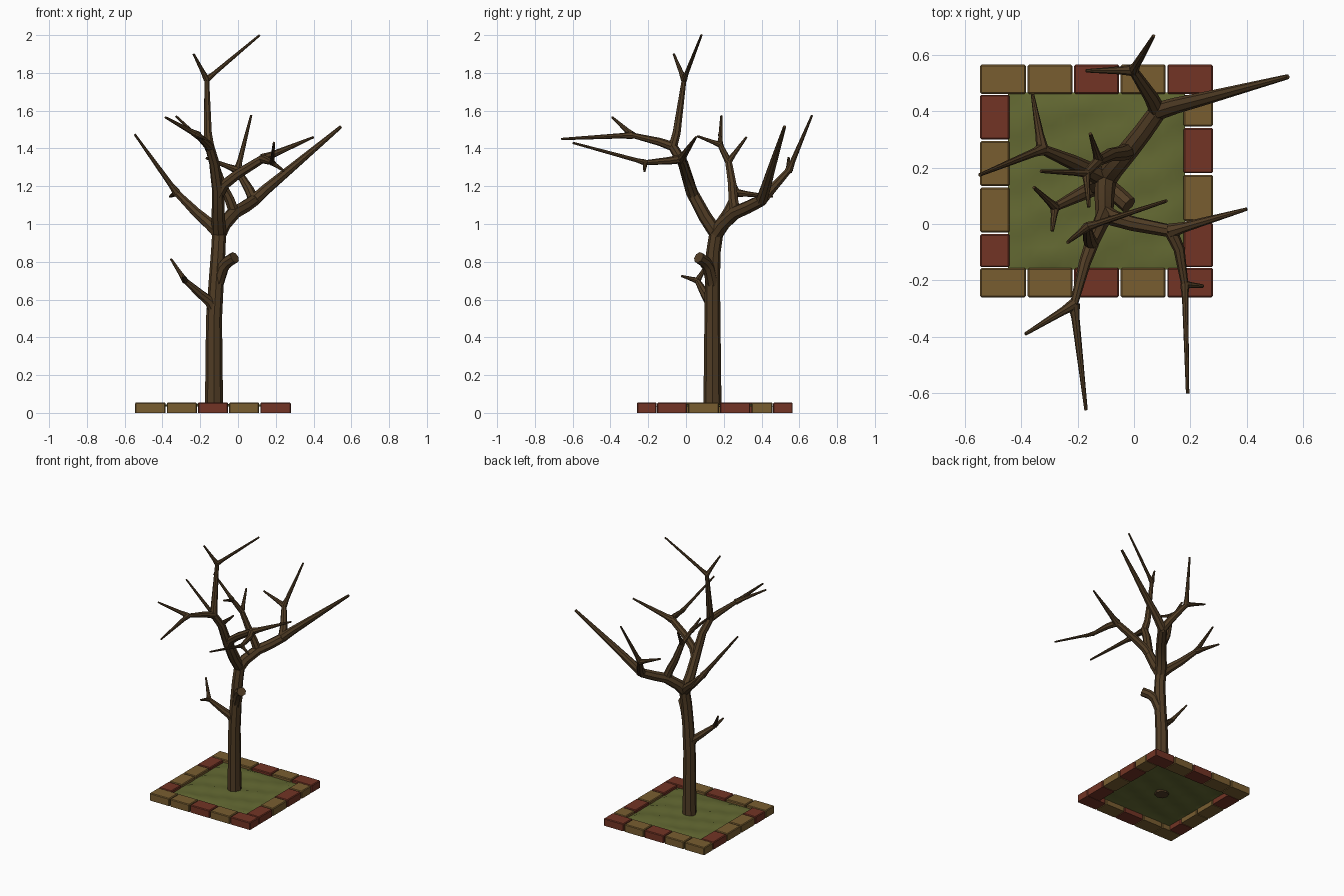
import bpy
import bmesh
import math
from mathutils import Vector

cube = bpy.data.objects.get("Cube")
if cube:
    bpy.data.objects.remove(cube, do_unlink=True)


def make_material(name, rgb):
    mat = bpy.data.materials.new(name)
    mat.use_nodes = True
    colour = (*rgb, 1)
    mat.diffuse_color = colour
    shader = next(n for n in mat.node_tree.nodes if n.type == 'BSDF_PRINCIPLED')
    shader.inputs["Base Color"].default_value = colour
    shader.inputs["Roughness"].default_value = 0.9
    return mat


bark = make_material("bark brown", (.08, .045, .018))
tan = make_material("tan brick", (.19, .11, .03))
red = make_material("red brick", (.17, .034, .018))
grass = make_material("grass green", (.125, .14, .032))


def activate(obj):
    bpy.ops.object.select_all(action='DESELECT')
    obj.select_set(True)
    bpy.context.view_layer.objects.active = obj


def add_limb(name, points, start, end):
    """Eight-sided tube through the points, tapering from start to end radius."""
    points = [Vector(p) for p in points]
    travelled = [0]
    for a, b in zip(points, points[1:]):
        travelled.append(travelled[-1] + (b - a).length)
    curve = bpy.data.curves.new(name, 'CURVE')
    curve.dimensions = '3D'
    curve.bevel_depth = 1
    curve.bevel_resolution = 2
    curve.use_fill_caps = True
    spline = curve.splines.new('POLY')
    spline.points.add(len(points) - 1)
    for target, p, d in zip(spline.points, points, travelled):
        target.co = (*p, 1)
        target.radius = start + (end - start) * d / travelled[-1]
    curve.materials.append(bark)
    obj = bpy.data.objects.new(name, curve)
    bpy.context.collection.objects.link(obj)
    activate(obj)
    bpy.ops.object.convert(target='MESH')
    bpy.ops.object.shade_smooth_by_angle(angle=math.radians(40))


def add_twigs(name, node, tips, start=.017, end=.006):
    """Fine twigs fanning out from one node, each with a flared foot."""
    node = Vector(node)
    for i, tip in enumerate(tips):
        tip = Vector(tip)
        foot = node.lerp(tip, min(.3, .05 / (tip - node).length))
        add_limb(f"{name}_flare_{i}", [node, foot], start * 1.25, start * .85)
        add_limb(f"{name}_{i}", [foot, tip], start * .85, end)


# Trunk, cut stub and low side shoot
fork = (-.1, .16, .95)
add_limb("trunk", [(-.127, .14, .03), (-.127, .14, .5), (-.115, .14, .7),
                   (-.105, .145, .85), fork], .048, .037)
add_limb("cut_stub", [(-.11, .14, .68), (-.08, .12, .77), (-.055, .1, .8),
                      (-.018, .067, .823)], .034, .031)
shoot = (-.28, .06, .7)
add_limb("low_shoot", [(-.12, .14, .53), (-.15, .125, .59), (-.2, .1, .63), shoot],
         .034, .015)
add_twigs("low_shoot_twig", shoot, [(-.355, .13, .815), (-.29, -.025, .725)], .014)

# Upright leader leaning to the front
crown = (-.15, -.07, 1.41)
top = (-.165, -.01, 1.765)
add_limb("leader", [fork, (-.105, .1, 1.04), (-.105, .03, 1.17),
                    (-.125, -.015, 1.32), crown], .038, .025)
add_limb("leader_top", [crown, (-.16, -.05, 1.48), top], .025, .013)
add_twigs("top_twig", top, [(-.235, -.065, 1.9), (.115, .082, 2)], .014)

# Front limb of the leader
front = (-.213, -.285, 1.47)
add_limb("front_limb", [crown, (-.175, -.14, 1.435), front], .025, .014)
add_twigs("front_twig", front, [(-.17, -.66, 1.45), (-.385, -.39, 1.565)])

# Front left limb of the leader
elbow = (.13, -.025, 1.345)
fine = (.18, -.215, 1.325)
add_limb("front_left_limb", [(-.105, .04, 1.15), (-.07, .02, 1.21),
                             (0, 0, 1.265), elbow], .03, .023)
add_twigs("front_left_twig", elbow, [(.4, .053, 1.46)], .022)
add_limb("front_left_shoot", [elbow, (.16, -.09, 1.335), fine], .024, .013)
add_twigs("front_left_tip", fine, [(.19, -.6, 1.43), (.245, -.22, 1.28)], .013)

# Right limb
knee = (-.325, .265, 1.165)
add_limb("right_limb", [fork, (-.15, .185, 1.0), (-.22, .22, 1.06), knee], .036, .018)
add_twigs("right_twig", knee, [(-.547, .174, 1.475), (-.36, .46, 1.145)], .018)

# Back left limb, the heaviest one
bend = (-.02, .26, 1.06)
split = (.085, .4, 1.125)
add_limb("back_left_limb", [fork, (-.075, .195, 1.0), bend, (.035, .33, 1.09),
                            split], .04, .032)
add_limb("back_left_tip", [split, (.15, .42, 1.185), (.27, .45, 1.285),
                           (.545, .522, 1.515)], .032, .009)
rear = (-.003, .545, 1.285)
add_limb("rear_shoot", [split, (.06, .45, 1.18), rear], .03, .017)
add_twigs("rear_twig", rear, [(.07, .667, 1.575), (-.17, .543, 1.35)])

# Inner shoot rising from the back left limb
inner = (-.125, .225, 1.33)
inner_top = (-.17, .18, 1.42)
add_limb("inner_shoot", [bend, (-.045, .25, 1.13), (-.085, .245, 1.21), inner],
         .03, .019)
add_limb("inner_shoot_top", [inner, inner_top], .019, .014)
add_twigs("inner_side_twig", inner, [(-.155, .32, 1.46)], .015)
add_twigs("inner_twig", inner_top, [(-.33, .187, 1.572), (-.16, .06, 1.465)], .013)


# Brick border
LEFT, RIGHT, FRONT, BACK = -.545, .28, -.26, .565
DEPTH, HEIGHT, GAP = .104, .055, .006


def add_brick(name, x0, x1, y0, y1, mat):
    bm = bmesh.new()
    bmesh.ops.create_cube(bm, size=1)
    size = Vector((x1 - x0, y1 - y0, HEIGHT))
    centre = Vector(((x0 + x1) / 2, (y0 + y1) / 2, HEIGHT / 2))
    for v in bm.verts:
        v.co = v.co * size + centre
    edges = [e for e in bm.edges if any(v.co.z > HEIGHT / 2 for v in e.verts)]
    bmesh.ops.bevel(bm, geom=edges, offset=.005, segments=1, affect='EDGES')
    mesh = bpy.data.meshes.new(name)
    bm.to_mesh(mesh)
    bm.free()
    mesh.materials.append(mat)
    bpy.context.collection.objects.link(bpy.data.objects.new(name, mesh))


length = (RIGHT - LEFT) / 5
for side, y in (("front", FRONT), ("back", BACK - DEPTH)):
    for i, mat in enumerate((tan, tan, red, tan, red)):
        x = LEFT + i * length
        add_brick(f"{side}_brick_{i}", x + GAP / 2 * (i > 0),
                  x + length - GAP / 2 * (i < 4), y, y + DEPTH, mat)

inside_front, inside_back = FRONT + DEPTH, BACK - DEPTH
columns = (
    ("right", LEFT, (inside_front, -.033, .132, .297, inside_back), (red, tan, tan, red)),
    ("left", RIGHT - DEPTH, (inside_front, .008, .177, .343, inside_back),
     (red, tan, red, tan)),
)
for side, x, cuts, mats in columns:
    for i, mat in enumerate(mats):
        add_brick(f"{side}_brick_{i}", x, x + DEPTH, cuts[i] + GAP / 2,
                  cuts[i + 1] - GAP / 2, mat)

# Uneven grass bed
bm = bmesh.new()
bmesh.ops.create_grid(bm, x_segments=16, y_segments=16, size=.5)
width = RIGHT - LEFT - 2 * DEPTH + .01
for v in bm.verts:
    rim = max(abs(v.co.x), abs(v.co.y)) > .49
    ripple = math.sin(v.co.x * 17) * math.cos(v.co.y * 23 + v.co.x * 9)
    v.co.z = .034 if rim else .042 + .008 * ripple
    v.co.x = v.co.x * width + (LEFT + RIGHT) / 2
    v.co.y = v.co.y * width + (FRONT + BACK) / 2
mesh = bpy.data.meshes.new("grass_bed")
bm.to_mesh(mesh)
bm.free()
mesh.materials.append(grass)
bed = bpy.data.objects.new("grass_bed", mesh)
bpy.context.collection.objects.link(bed)
activate(bed)
bpy.ops.object.shade_smooth_by_angle(angle=math.radians(60))
